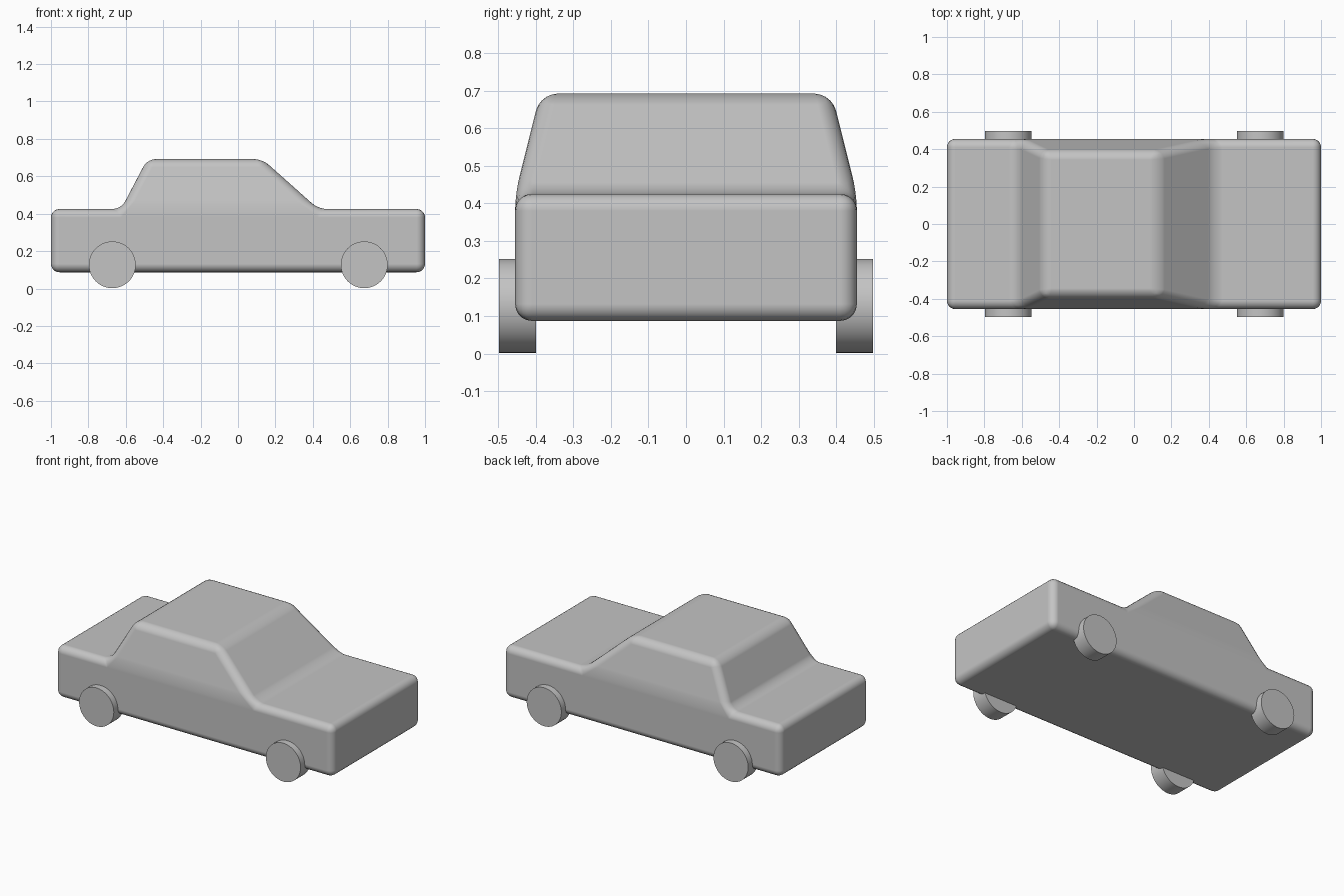
import bpy, bmesh, math

if "Cube" in bpy.data.objects:
    bpy.data.objects.remove(bpy.data.objects["Cube"], do_unlink=True)

# Single grey paint
grey = bpy.data.materials.new("plain grey")
grey.use_nodes = True
colour = (0.55, 0.55, 0.55, 1)
grey.diffuse_color = colour
grey.node_tree.nodes["Principled BSDF"].inputs["Base Color"].default_value = colour


def finish(obj, angle):
    obj.data.materials.append(grey)
    bpy.ops.object.select_all(action="DESELECT")
    obj.select_set(True)
    bpy.context.view_layer.objects.active = obj
    bpy.ops.object.shade_smooth_by_angle(angle=math.radians(angle))


# Car body: lower box and tapered cabin as one shell, with softened edges
HALF_WIDTH, ROOF_HALF_WIDTH = 0.455, 0.388
FLOOR, DECK, ROOF = 0.087, 0.425, 0.692
lower = [(-1, DECK), (-1, FLOOR), (1, FLOOR), (1, DECK), (0.43, DECK), (-0.625, DECK)]
roof = [(0.13, ROOF), (-0.485, ROOF)]

bm = bmesh.new()
sides = []
for s in (-1, 1):
    verts = [bm.verts.new((x, s * HALF_WIDTH, z)) for x, z in lower]
    verts += [bm.verts.new((x, s * ROOF_HALF_WIDTH, z)) for x, z in roof]
    bm.faces.new(verts[:6])                              # body side
    bm.faces.new([verts[5], verts[4], verts[6], verts[7]])  # cabin side
    sides.append(verts)
outline = [0, 1, 2, 3, 4, 6, 7, 5]
for i, a in enumerate(outline):
    b = outline[(i + 1) % len(outline)]
    bm.faces.new([sides[0][a], sides[0][b], sides[1][b], sides[1][a]])
bmesh.ops.recalc_face_normals(bm, faces=bm.faces)
mesh = bpy.data.meshes.new("car_body")
bm.to_mesh(mesh)
bm.free()
body = bpy.data.objects.new("car_body", mesh)
bpy.context.collection.objects.link(body)
finish(body, 35)
bevel = body.modifiers.new("soft edges", "BEVEL")
bevel.width = 0.045
bevel.segments = 5
bevel.limit_method = "ANGLE"
bevel.angle_limit = math.radians(8)
# Bevel before the smoothing modifier, if there is one
body.modifiers.move(len(body.modifiers) - 1, 0)
for poly in mesh.polygons:
    poly.use_smooth = True
for edge in mesh.edges:
    edge.use_edge_sharp = False
bevel.harden_normals = True

# Wheels: plain discs, partly sunk into the body sides
for end, x in (("rear", -0.672), ("front", 0.675)):
    for side, s in (("left", 1), ("right", -1)):
        bpy.ops.mesh.primitive_cylinder_add(
            vertices=64, radius=0.125, depth=0.098,
            location=(x, s * 0.449, 0.127), rotation=(math.pi / 2, 0, 0))
        wheel = bpy.context.object
        wheel.name = f"{end}_{side}_wheel"
        finish(wheel, 30)
